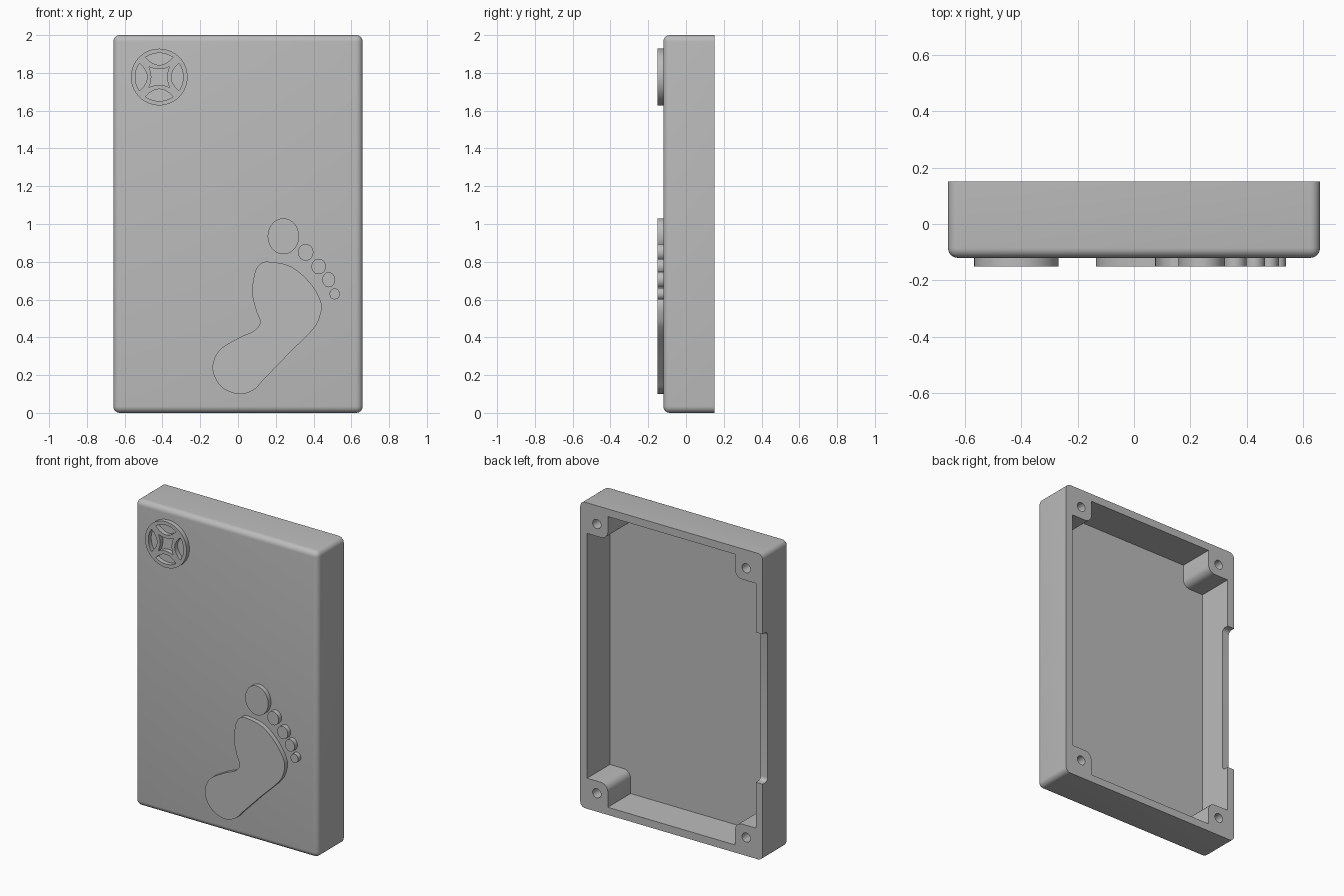
import bpy, bmesh
from math import sin, cos, radians, pi
from mathutils import Vector

cube = bpy.data.objects.get("Cube")
if cube:
    bpy.data.objects.remove(cube, do_unlink=True)

FRONT, BACK, RELIEF = -0.12, 0.15, -0.15
HALF_W, HEIGHT, WALL, POST = 0.66, 2.0, 0.05, 0.20
MID_Z = HEIGHT / 2

grey = bpy.data.materials.new("plain_grey")
grey.use_nodes = True
colour = (0.5, 0.5, 0.5, 1)
grey.diffuse_color = colour
grey.node_tree.nodes["Principled BSDF"].inputs["Base Color"].default_value = colour


def activate(obj):
    bpy.ops.object.select_all(action="DESELECT")
    obj.select_set(True)
    bpy.context.view_layer.objects.active = obj


def mesh_object(name, bm):
    mesh = bpy.data.meshes.new(name)
    bm.to_mesh(mesh)
    bm.free()
    obj = bpy.data.objects.new(name, mesh)
    bpy.context.collection.objects.link(obj)
    mesh.materials.append(grey)
    return obj


def box(name, low, high, radius, segments, keep):
    """Box between two corners, rounded on the edges chosen by keep."""
    low, high = Vector(low), Vector(high)
    bm = bmesh.new()
    bmesh.ops.create_cube(bm, size=1)
    for v in bm.verts:
        v.co = (low + high) / 2 + v.co * (high - low)
    edges = [e for e in bm.edges if keep(*[v.co for v in e.verts])]
    bmesh.ops.bevel(bm, geom=edges, offset=radius, segments=segments,
                    profile=0.5, affect="EDGES")
    return mesh_object(name, bm)


def plate(name, loops, y0, y1):
    """Extrude closed x-z outlines from y0 to y1; inner loops become holes."""
    curve = bpy.data.curves.new(name, "CURVE")
    curve.dimensions = "2D"
    curve.fill_mode = "BOTH"
    curve.extrude = (y1 - y0) / 2
    for loop in loops:
        spline = curve.splines.new("POLY")
        spline.points.add(len(loop) - 1)
        for point, (x, z) in zip(spline.points, loop):
            point.co = (x, z, 0, 1)
        spline.use_cyclic_u = True
    temp = bpy.data.objects.new(name + "_outline", curve)
    bpy.context.collection.objects.link(temp)
    graph = bpy.context.evaluated_depsgraph_get()
    mesh = bpy.data.meshes.new_from_object(temp.evaluated_get(graph))
    bm = bmesh.new()
    bm.from_mesh(mesh)
    for v in bm.verts:
        v.co = (v.co.x, (y0 + y1) / 2 - v.co.z, v.co.y)
    bmesh.ops.remove_doubles(bm, verts=bm.verts, dist=0.0001)
    bmesh.ops.recalc_face_normals(bm, faces=bm.faces)
    bpy.data.objects.remove(temp, do_unlink=True)
    bpy.data.meshes.remove(mesh)
    return mesh_object(name, bm)


def ellipse(cx, cz, rx, rz, steps=40):
    return [(cx + rx * cos(2 * pi * i / steps), cz + rz * sin(2 * pi * i / steps))
            for i in range(steps)]


def smooth_loop(points, steps=6):
    """Closed Catmull-Rom curve through the points."""
    pts = [Vector(p) for p in points]
    n, out = len(pts), []
    for i in range(n):
        a, b, c, d = (pts[(i + k) % n] for k in (-1, 0, 1, 2))
        for s in range(steps):
            t = s / steps
            p = (2 * b + (c - a) * t + (2 * a - 5 * b + 4 * c - d) * t ** 2
                 + (3 * b - a - 3 * c + d) * t ** 3) / 2
            out.append((p.x, p.y))
    return out


def cut(target, cutter):
    activate(target)
    mod = target.modifiers.new("cut", "BOOLEAN")
    mod.operation, mod.solver, mod.object = "DIFFERENCE", "EXACT", cutter
    bpy.ops.object.modifier_apply(modifier=mod.name)
    bpy.data.objects.remove(cutter, do_unlink=True)


def finish(obj):
    activate(obj)
    bpy.ops.object.shade_smooth_by_angle(angle=radians(30))


# Case: rounded everywhere except around the open back
case = box("case", (-HALF_W, FRONT, 0), (HALF_W, BACK, HEIGHT), 0.035, 6,
           lambda a, b: not (a.y > 0 and b.y > 0))

# Cavity that leaves a rounded screw post in each corner
ix, iz = HALF_W - WALL, MID_Z - WALL
px, pz, r = HALF_W - POST, MID_Z - POST, 0.05
corner = [(ix, pz)]
corner += [(px + r - r * sin(a), pz + r - r * cos(a))
           for a in (radians(15 * i) for i in range(7))]
corner.append((px, iz))
outline = []
for sx, sz in ((1, 1), (-1, 1), (-1, -1), (1, -1)):
    part = corner if sx * sz > 0 else corner[::-1]
    outline += [(sx * x, MID_Z + sz * z) for x, z in part]
cut(case, plate("cavity_cutter", [outline], -0.085, BACK + 0.1))

# Screw holes in the posts
for sx in (-1, 1):
    for sz in (-1, 1):
        hole = ellipse(sx * (HALF_W - 0.12), MID_Z + sz * (MID_Z - 0.12), 0.03, 0.03, 32)
        cut(case, plate("hole_cutter", [hole], -0.03, BACK + 0.1))

# Cable notch in one side wall
cut(case, box("notch_cutter", (-HALF_W - 0.1, 0.1, 0.5), (-0.58, BACK + 0.1, 1.48),
              0.025, 5, lambda a, b: abs(a.x - b.x) > 0.01))
finish(case)

# Raised footprint sole
sole = [(0.165, 0.80), (0.28, 0.775), (0.38, 0.69), (0.44, 0.585), (0.43, 0.50),
        (0.39, 0.435), (0.27, 0.315), (0.14, 0.18), (0.08, 0.12), (0, 0.10),
        (-0.09, 0.14), (-0.135, 0.235), (-0.10, 0.33), (0, 0.395), (0.085, 0.435),
        (0.117, 0.48), (0.095, 0.545), (0.075, 0.64), (0.09, 0.745), (0.12, 0.79)]
finish(plate("footprint_sole", [smooth_loop(sole)], RELIEF, FRONT + 0.005))

# Raised toes, large to small
toes = [(0.24, 0.935, 0.083, 0.095), (0.358, 0.85, 0.041, 0.044),
        (0.427, 0.775, 0.038, 0.041), (0.48, 0.705, 0.034, 0.04),
        (0.512, 0.63, 0.027, 0.029)]
for i, toe in enumerate(toes):
    finish(plate(f"toe_{i + 1}", [ellipse(*toe)], RELIEF, FRONT + 0.005))

# Round ornament: a disc pierced by four lenses and a concave square
cx, cz = -0.417, 1.778
side = [(x, 0.055 - 0.013 * (1 - (x / 0.055) ** 2))
        for x in (0.055 - 0.011 * i for i in range(10))]
lens = [(0.127 * cos(radians(a)), 0.127 * sin(radians(a))) for a in range(55, 126, 5)]
end_x, end_z = lens[0]
lens += [(x, end_z - 0.04 * (1 - (x / end_x) ** 2))
         for x in (end_x * (i / 6 - 1) for i in range(1, 12))]


def turned(points, quarter):
    c, s = round(cos(quarter * pi / 2)), round(sin(quarter * pi / 2))
    return [(cx + c * x - s * z, cz + s * x + c * z) for x, z in points]


square = [p for q in range(4) for p in turned(side, q)]
loops = [ellipse(cx, cz, 0.15, 0.15, 64), square]
loops += [turned(lens, q) for q in range(4)]
finish(plate("round_ornament", loops, RELIEF, FRONT + 0.005))
